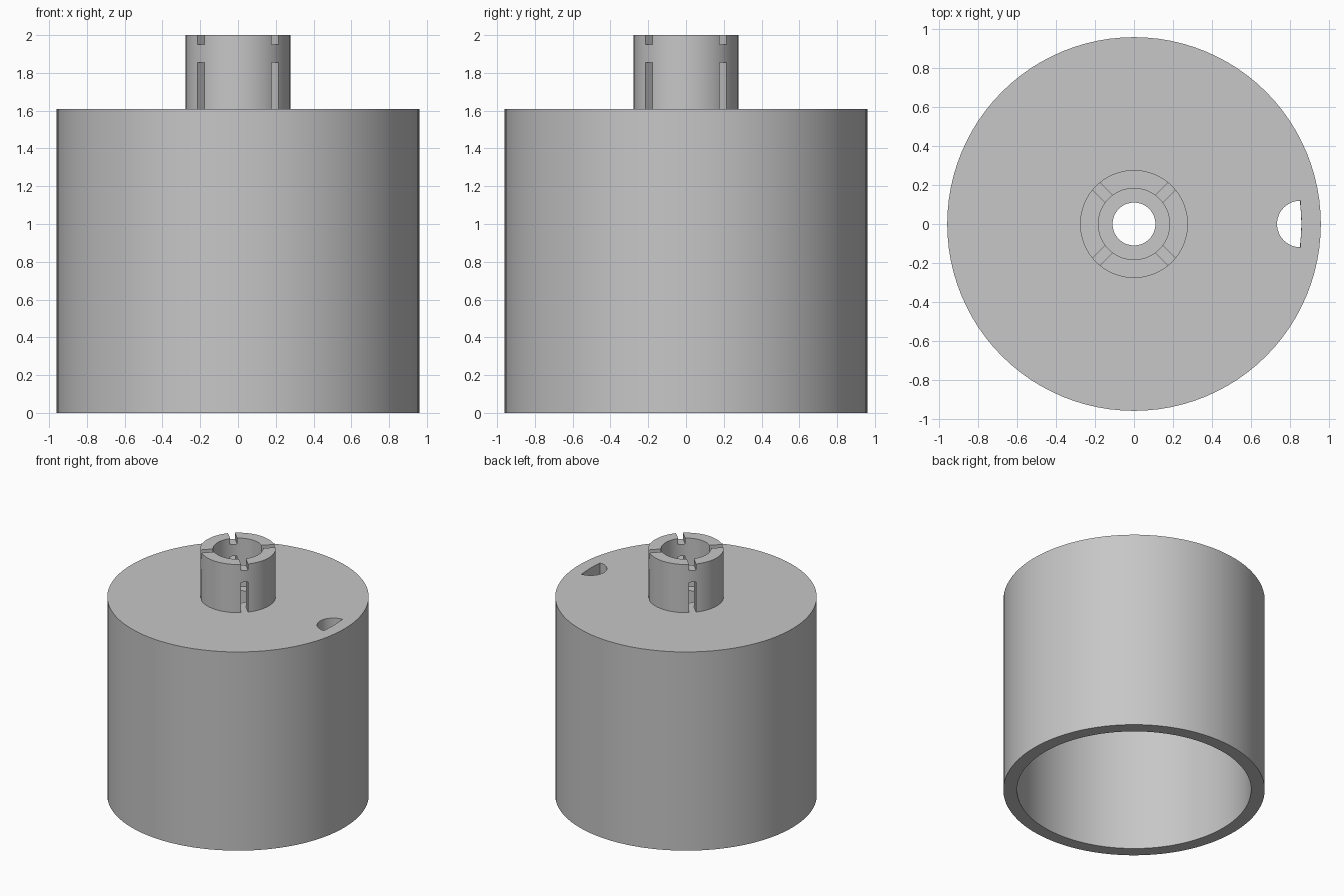
import bpy, bmesh, math
from mathutils import Matrix

SEGMENTS = 96
BODY_R, INNER_R, BODY_TOP, TOP_Z = 0.96, 0.86, 1.61, 2.0
CEILING = 1.51

cube = bpy.data.objects.get("Cube")
if cube:
    bpy.data.objects.remove(cube, do_unlink=True)

grey = bpy.data.materials.new("grey plastic")
grey.use_nodes = True
grey.diffuse_color = (0.57, 0.57, 0.57, 1)
grey.node_tree.nodes["Principled BSDF"].inputs["Base Color"].default_value = grey.diffuse_color


def make_object(name, bm):
    bmesh.ops.recalc_face_normals(bm, faces=bm.faces)
    mesh = bpy.data.meshes.new(name)
    bm.to_mesh(mesh)
    bm.free()
    mesh.materials.append(grey)
    obj = bpy.data.objects.new(name, mesh)
    bpy.context.collection.objects.link(obj)
    return obj


def revolve(name, profile):
    """Turn a closed (radius, height) profile around the z axis."""
    bm = bmesh.new()
    rings = []
    for i in range(SEGMENTS):
        a = math.tau * i / SEGMENTS
        rings.append([bm.verts.new((r * math.cos(a), r * math.sin(a), z)) for r, z in profile])
    n = len(profile)
    for i, ring in enumerate(rings):
        after = rings[(i + 1) % SEGMENTS]
        for j in range(n):
            k = (j + 1) % n
            bm.faces.new((ring[j], after[j], after[k], ring[k]))
    return make_object(name, bm)


def box(name, size, z_low, z_high, angle):
    bm = bmesh.new()
    bmesh.ops.create_cube(bm, size=1)
    bm.transform(Matrix.Rotation(angle, 4, "Z")
                 @ Matrix.Translation((0, 0, (z_low + z_high) / 2))
                 @ Matrix.Diagonal((*size, z_high - z_low, 1)))
    return make_object(name, bm)


def prism(name, outline, z_low, z_high):
    bm = bmesh.new()
    face = bm.faces.new([bm.verts.new((x, y, z_low)) for x, y in outline])
    new = bmesh.ops.extrude_face_region(bm, geom=[face])["geom"]
    bmesh.ops.translate(bm, vec=(0, 0, z_high - z_low),
                        verts=[v for v in new if isinstance(v, bmesh.types.BMVert)])
    return make_object(name, bm)


def activate(obj):
    bpy.ops.object.select_all(action="DESELECT")
    obj.select_set(True)
    bpy.context.view_layer.objects.active = obj


def cut(obj, cutter):
    cutter.hide_render = True
    mod = obj.modifiers.new("cut", "BOOLEAN")
    mod.operation, mod.solver, mod.object = "DIFFERENCE", "EXACT", cutter
    activate(obj)
    bpy.ops.object.modifier_apply(modifier=mod.name)
    bpy.data.objects.remove(cutter, do_unlink=True)


# Open-bottomed drum with a small centre hole in its top
drum = revolve("drum_housing", [
    (BODY_R, 0), (BODY_R, BODY_TOP), (0.11, BODY_TOP),
    (0.11, CEILING), (INNER_R, CEILING), (INNER_R, 0)])

# Half-moon hole, bounded outside by the inner wall
hole_x, hole_r = 0.855, 0.12
reach = math.asin(hole_r / INNER_R)
arc = [(hole_x + hole_r * math.cos(a), hole_r * math.sin(a))
       for a in (math.pi * (0.5 + i / 24) for i in range(25))]
wall = [(INNER_R * math.cos(a), INNER_R * math.sin(a))
        for a in (reach * (i / 4 - 1) for i in range(1, 8))]
cut(drum, prism("hole_cutter", arc + wall, CEILING - 0.1, BODY_TOP + 0.1))

# Collar with a wider bore, standing on the drum
collar = revolve("slotted_collar", [
    (0.277, BODY_TOP), (0.277, TOP_Z), (0.183, TOP_Z), (0.183, BODY_TOP)])

# Four diagonal slots low down and four shallow notches in the rim
for angle in (math.pi / 4, -math.pi / 4):
    for low, high in ((BODY_TOP - 0.1, 1.855), (1.95, TOP_Z + 0.1)):
        cut(collar, box("slot_cutter", (0.8, 0.052), low, high, angle))

for part in (drum, collar):
    activate(part)
    bpy.ops.object.shade_smooth_by_angle(angle=math.radians(30))
